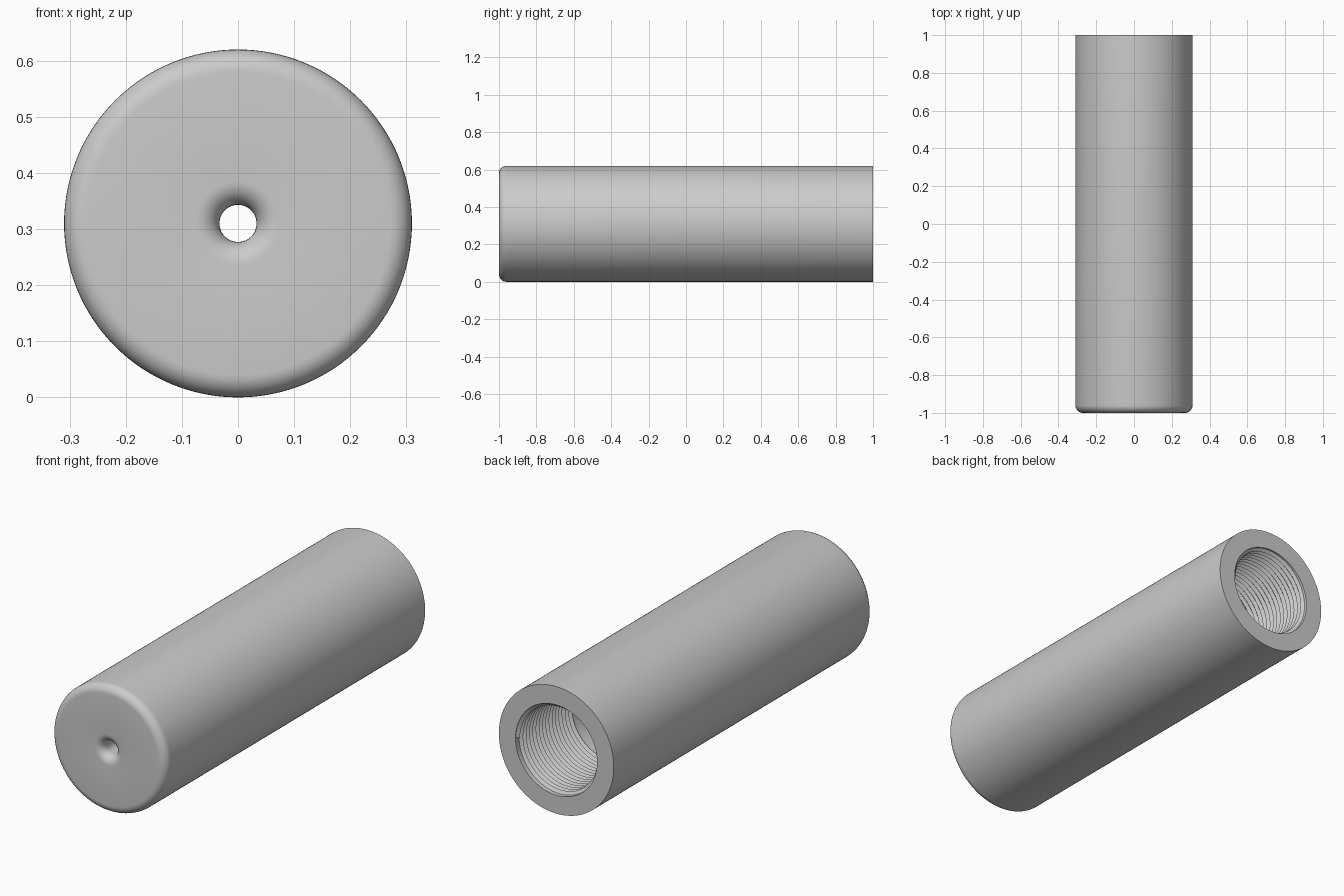
import bpy, bmesh
from math import pi, sin, cos
from mathutils import Vector

cube = bpy.data.objects.get("Cube")
if cube:
    bpy.data.objects.remove(cube)

RADIUS = 0.31
HOLE = 0.033
BORE = 0.22
PITCH = 0.025
TURNS = 16

grey = bpy.data.materials.new("plain grey")
grey.use_nodes = True
colour = (0.6, 0.6, 0.6, 1)
grey.diffuse_color = colour
grey.node_tree.nodes["Principled BSDF"].inputs["Base Color"].default_value = colour


def arc(r, y, size, start, end, steps=8):
    """Points (radius, y) along a rounded corner."""
    angles = [start + (end - start) * i / steps for i in range(steps + 1)]
    return [(r + size * cos(a), y + size * sin(a)) for a in angles]


def sweep(name, profile, turns, steps, rise=0.0):
    """Turn a closed profile around the y axis, rising along it for a helix."""
    bm = bmesh.new()
    verts = [bm.verts.new((r, y, 0)) for r, y in profile]
    edges = [bm.edges.new((verts[i - 1], v)) for i, v in enumerate(verts)]
    bmesh.ops.spin(bm, geom=verts + edges, axis=(0, 1, 0), cent=(0, 0, 0),
                   dvec=Vector((0, rise / steps, 0)),
                   angle=2 * pi * turns, steps=steps * turns)
    bmesh.ops.remove_doubles(bm, verts=bm.verts, dist=0.0001)
    bmesh.ops.holes_fill(bm, edges=bm.edges, sides=len(profile))
    bmesh.ops.recalc_face_normals(bm, faces=bm.faces)
    mesh = bpy.data.meshes.new(name)
    bm.to_mesh(mesh)
    bm.free()
    mesh.materials.append(grey)
    obj = bpy.data.objects.new(name, mesh)
    obj.location.z = RADIUS
    bpy.context.collection.objects.link(obj)
    bpy.ops.object.select_all(action='DESELECT')
    obj.select_set(True)
    bpy.context.view_layer.objects.active = obj
    bpy.ops.object.shade_smooth_by_angle(angle=pi / 6)
    return obj


# Tube: open back, rounded front rim, front wall with a flared centre hole
rim, flare = 0.04, 0.042
outline = [(BORE, 1), (RADIUS, 1)]
outline += arc(RADIUS - rim, rim - 1, rim, 0, -pi / 2)
outline += arc(HOLE + flare, flare - 1, flare, -pi / 2, -pi)
outline += [(HOLE, -0.9), (BORE, -0.9)]
sweep("tube_body", outline, 1, 128)

# Screw thread just inside the back opening
start = 1 - PITCH * (TURNS + 0.5)
ridge = [(BORE + 0.002, start - PITCH * 0.48),
         (BORE - 0.015, start),
         (BORE + 0.002, start + PITCH * 0.48)]
sweep("inner_thread", ridge, TURNS, 96, PITCH)
